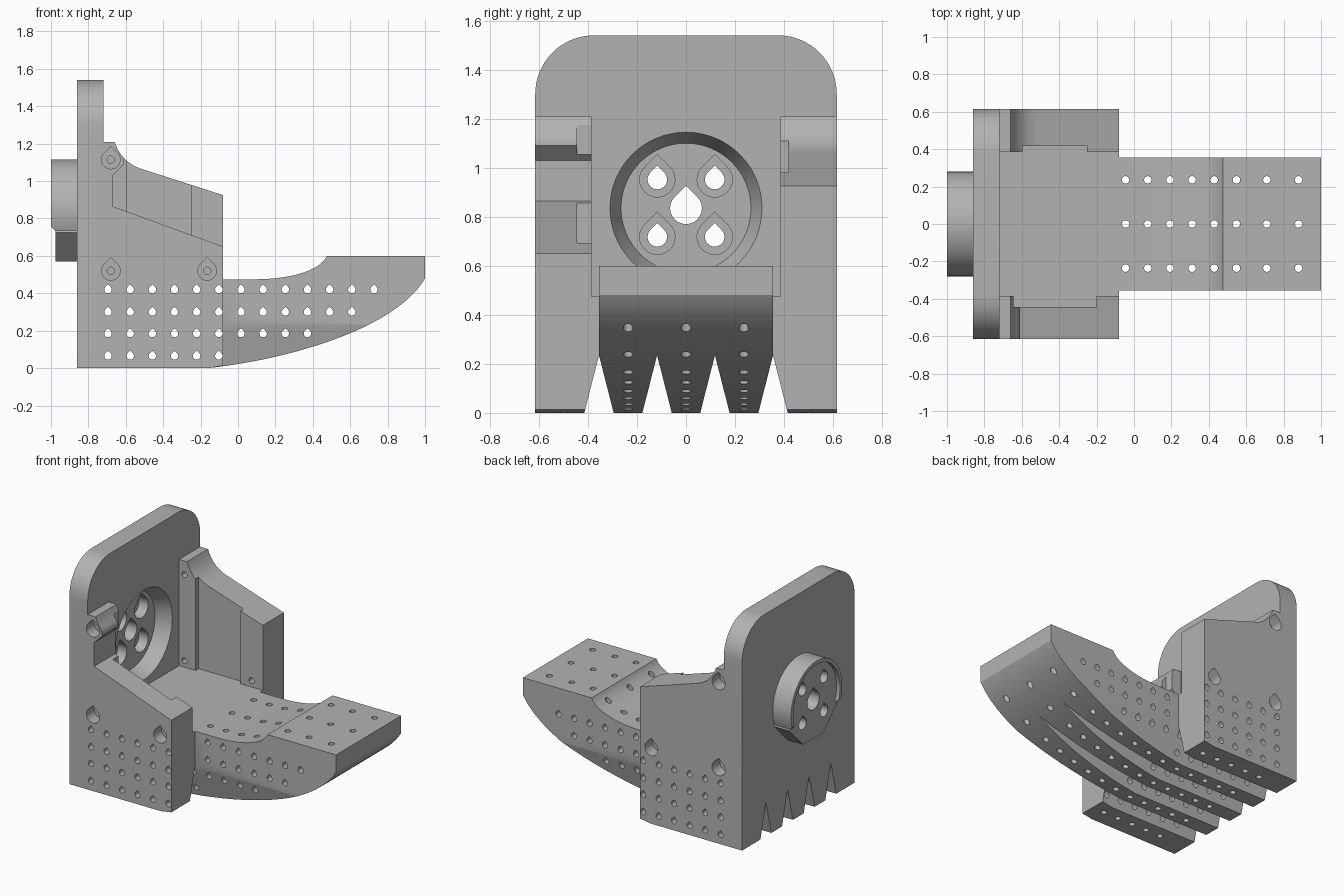
import bpy, bmesh, math
from mathutils import Matrix, Vector
from mathutils.geometry import interpolate_bezier

cube = bpy.data.objects.get("Cube")
if cube:
    bpy.data.objects.remove(cube, do_unlink=True)

grey = bpy.data.materials.new("plain grey")
grey.use_nodes = True
grey.diffuse_color = (0.45, 0.45, 0.45, 1)
grey.node_tree.nodes["Principled BSDF"].inputs["Base Color"].default_value = grey.diffuse_color


def curve(a, b, c, d, n=16):
    return [tuple(p[:2]) for p in interpolate_bezier(*[Vector((*q, 0)) for q in (a, b, c, d)], n)]


def arc(cu, cv, r, start, end, n=24):
    angles = [math.radians(start + (end - start) * i / n) for i in range(n + 1)]
    return [(cu + r * math.cos(t), cv + r * math.sin(t)) for t in angles]


def circle(cu, cv, r, n=24):
    return arc(cu, cv, r, 0, 360, n)[:-1]


def teardrop(cu, cv, r, n=18):
    return arc(cu, cv, r, 135, 405, n) + [(cu, cv + r * math.sqrt(2))]


def box(u1, u2, v1, v2):
    return [(u1, v1), (u2, v1), (u2, v2), (u1, v2)]


def finish(name, bm):
    bmesh.ops.recalc_face_normals(bm, faces=bm.faces)
    mesh = bpy.data.meshes.new(name)
    bm.to_mesh(mesh)
    bm.free()
    mesh.materials.append(grey)
    obj = bpy.data.objects.new(name, mesh)
    bpy.context.collection.objects.link(obj)
    return obj


def prisms(name, axis, spans):
    """Extrude each (outline, start, end) along an axis into one object."""
    place = {"x": lambda u, v, w: (w, u, v),
             "y": lambda u, v, w: (u, w, v),
             "z": lambda u, v, w: (u, v, w)}[axis]
    bm = bmesh.new()
    for outline, a, b in spans:
        lo = [bm.verts.new(place(u, v, a)) for u, v in outline]
        hi = [bm.verts.new(place(u, v, b)) for u, v in outline]
        bm.faces.new(lo)
        bm.faces.new(hi[::-1])
        for i in range(len(lo)):
            j = (i + 1) % len(lo)
            bm.faces.new((lo[i], hi[i], hi[j], lo[j]))
    return finish(name, bm)


def combine(body, other, operation):
    mod = body.modifiers.new(other.name, "BOOLEAN")
    mod.operation, mod.solver, mod.object = operation, "EXACT", other
    other.hide_render = True
    bpy.context.view_layer.objects.active = body
    bpy.ops.object.modifier_apply(modifier=mod.name)
    bpy.data.objects.remove(other, do_unlink=True)


# Upright back plate with rounded top corners
plate = [(-0.615, 0), (0.615, 0)] + arc(0.375, 1.30, 0.24, 0, 90, 16) + arc(-0.375, 1.30, 0.24, 90, 180, 16)
body = prisms("foot_bracket", "x", [(plate, -0.86, -0.72)])

# Curved foot
sole = curve((-0.16, 0), (0.3, 0.05), (0.85, 0.22), (1, 0.48), 28)
toe = curve((0.475, 0.6), (0.44, 0.52), (0.28, 0.477), (0.1, 0.475))
foot = [(-0.78, 0)] + sole + [(1, 0.6)] + toe + [(-0.78, 0.475)]
combine(body, prisms("foot", "y", [(foot, -0.355, 0.355)]), "UNION")

# Side walls: a full one on the back, a slotted one with a hook on the front
shoulder = curve((-0.5, 1.06), (-0.57, 1.08), (-0.63, 1.12), (-0.66, 1.21), 12)
base = [(-0.78, 0), (-0.16, 0), (-0.08, 0.013)]
full = base + [(-0.08, 0.925)] + shoulder + [(-0.78, 1.21)]
hook_tip = [p for p in shoulder if p[0] < -0.61]
slotted = (base + [(-0.08, 0.65), (-0.67, 0.865), (-0.67, 1.03), (-0.61, 1.09), (-0.61, 1.115)]
           + hook_tip + [(-0.78, 1.21)])
combine(body, prisms("back_wall", "y", [(full, 0.35, 0.615)]), "UNION")
combine(body, prisms("front_wall", "y", [(slotted, -0.615, -0.35)]), "UNION")

# Space between the walls, and the shallow pockets in their inner faces
combine(body, prisms("channel", "z", [(box(-0.72, 0, -0.385, 0.385), 0.475, 2)]), "DIFFERENCE")
combine(body, prisms("pockets", "z", [(box(-0.595, -0.25, 0.3, 0.418), 0.475, 2),
                                      (box(-0.645, -0.20, -0.445, -0.3), 0.475, 2)]), "DIFFERENCE")

# Rear boss with a circular top, angular bottom and raised rim
cz = 0.835
boss = arc(0, cz, 0.28, -21, 201, 40) + [(-0.265, 0.725), (-0.11, 0.57), (0.11, 0.57), (0.265, 0.725)]
combine(body, prisms("boss", "x", [(boss, -1, -0.80)]), "UNION")
combine(body, prisms("boss_recess", "x", [(circle(0, cz, 0.255, 48), -1.1, -0.975)]), "DIFFERENCE")
wedge = [(-1.1, 0.855), (-0.975, 0.73), (-0.975, 0.4), (-1.1, 0.4)]
combine(body, prisms("rim_end", "y", [(wedge, -0.5, 0.5)]), "DIFFERENCE")

# Conical seat in the plate
bm = bmesh.new()
bmesh.ops.create_cone(bm, cap_ends=True, segments=64, radius1=0.265, radius2=0.319, depth=0.12,
                      matrix=Matrix.Translation((-0.76, 0, cz)) @ Matrix.Rotation(math.pi / 2, 4, "Y"))
combine(body, finish("seat", bm), "DIFFERENCE")

# Mounting holes through the seat
bolts = [(sy * 0.117, cz + sz * 0.117) for sy in (-1, 1) for sz in (-1, 1)]
combine(body, prisms("counterbores", "x", [(teardrop(y, z, 0.072), -0.89, -0.7) for y, z in bolts]), "DIFFERENCE")
holes = [(teardrop(y, z, 0.04), -1.1, -0.7) for y, z in bolts]
combine(body, prisms("bolt_holes", "x", holes + [(teardrop(0, cz, 0.065), -1.1, -0.7)]), "DIFFERENCE")

# V grooves along the underside
grooves = [([(y - 0.0855, -0.1), (y + 0.0855, -0.1), (y, 0.235)], -1.2, 1.2)
           for y in (-0.355, -0.118, 0.118, 0.355)]
combine(body, prisms("grooves", "x", grooves), "DIFFERENCE")

# Screw holes in both walls
screws = [(-0.68, 1.115), (-0.68, 0.52), (-0.165, 0.52)]
combine(body, prisms("screw_heads", "y", [(teardrop(x, z, 0.05), s * 0.7, s * 0.53)
                                          for x, z in screws for s in (-1, 1)]), "DIFFERENCE")
pilots = [(circle(x, z, 0.02, 16), a, b) for x, z in screws for a, b in ((-0.7, -0.41), (0.37, 0.7))]
combine(body, prisms("pilots", "y", pilots), "DIFFERENCE")

# Rows of small cross holes
step = 0.1185
rows = [(0.42, 13), (0.30, 12), (0.185, 10), (0.065, 6)]
cross = [(teardrop(-0.695 + i * step, z, 0.02, 12), -0.8, 0.8) for z, count in rows for i in range(count)]
combine(body, prisms("cross_holes", "y", cross), "DIFFERENCE")

# Vertical holes: through the foot, blind under the walls and heel
xs = [-0.045 + i * step for i in range(6)] + [0.71, 0.88]
upright = [(circle(x, y, 0.02, 14), -0.2, 0.8) for x in xs for y in (-0.236, 0, 0.236)]
upright += [(circle(-0.045 - i * step, y, 0.02, 14), -0.2, 0.4)
            for i in range(1, 6) for y in (-0.5, -0.236, 0, 0.236, 0.5)]
combine(body, prisms("upright_holes", "z", upright), "DIFFERENCE")

# Smooth curves, sharp edges
bpy.ops.object.select_all(action="DESELECT")
body.select_set(True)
bpy.context.view_layer.objects.active = body
bpy.ops.object.shade_smooth_by_angle(angle=math.radians(25))
